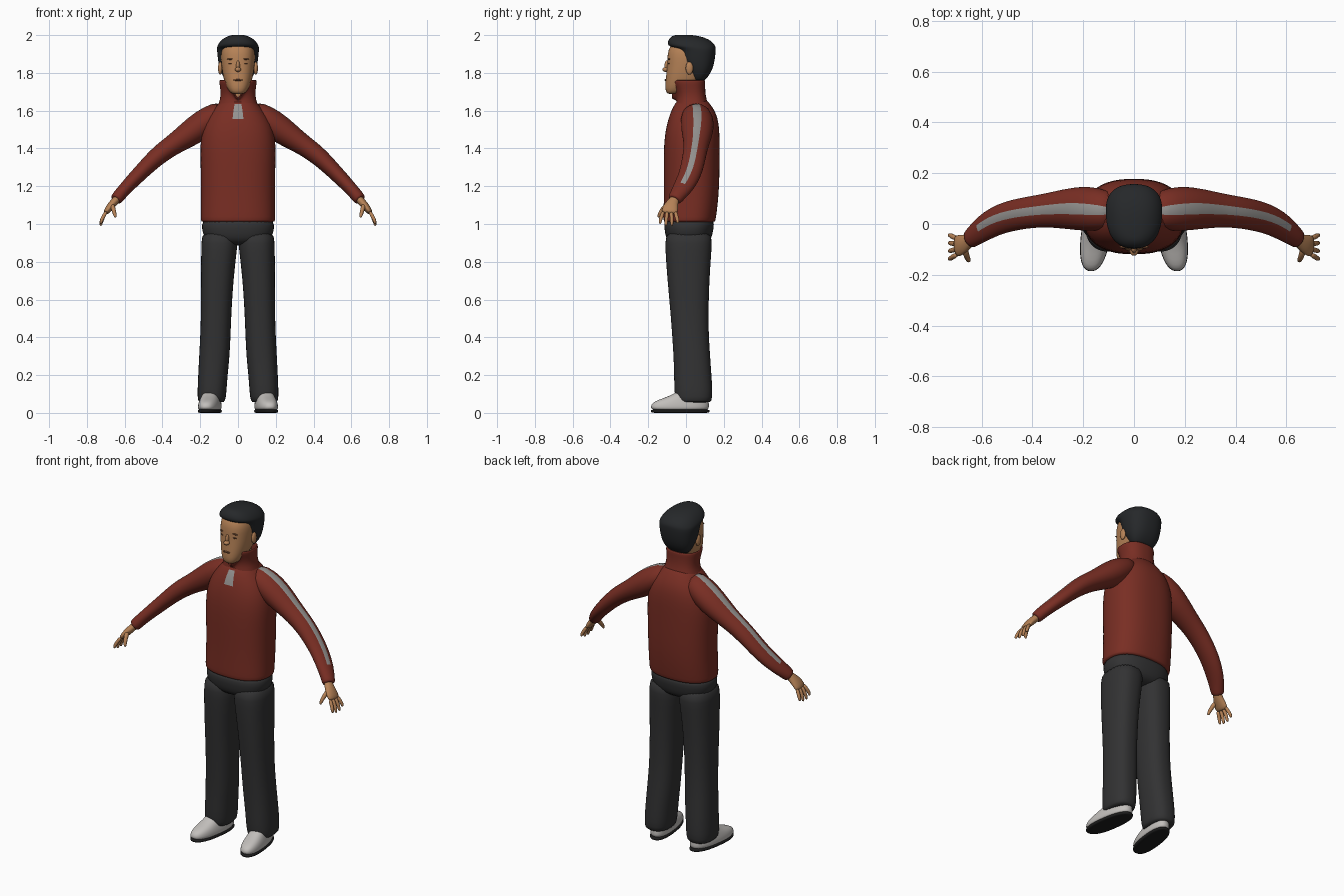
import bpy, math
from mathutils import Vector


def material(name, rgb):
    m = bpy.data.materials.new(name)
    m.diffuse_color = (*rgb, 1)
    return m


RED = material("jacket_red", (0.19, 0.027, 0.017))
GREY = material("trim_grey", (0.30, 0.29, 0.28))
DARK = material("trouser_charcoal", (0.032, 0.032, 0.033))
HAIR = material("hair_black", (0.019, 0.021, 0.023))
SKIN = material("skin", (0.47, 0.225, 0.095))
BROWN = material("feature_brown", (0.16, 0.065, 0.03))
SHOE = material("shoe_white", (0.54, 0.52, 0.50))
SOLE = material("sole_black", (0.012, 0.012, 0.012))


def skin_rings(name, rings, mat, mirror=False, trim=None, caps=True, thick=0):
    """Join rings of points into a smooth tube; trim(ring, column) picks the second colour."""
    n = len(rings[0])
    verts = [p for r in rings for p in r]
    faces, idx = [], []
    for j in range(len(rings) - 1):
        for i in range(n):
            k = (i + 1) % n
            faces.append((j * n + i, j * n + k, (j + 1) * n + k, (j + 1) * n + i))
            idx.append(1 if trim and trim(j, i) else 0)
    if caps:
        faces += [tuple(reversed(range(n))), tuple(range(len(verts) - n, len(verts)))]
        idx += [0, 0]
    me = bpy.data.meshes.new(name)
    me.from_pydata(verts, [], faces)
    me.materials.append(mat)
    me.materials.append(GREY)
    for p, m in zip(me.polygons, idx):
        p.material_index = m
        p.use_smooth = True
    ob = bpy.data.objects.new(name, me)
    bpy.context.collection.objects.link(ob)
    if mirror:
        ob.modifiers.new("mirror", 'MIRROR').use_mirror_merge = False
    if thick:
        ob.modifiers.new("thickness", 'SOLIDIFY').thickness = thick
    ob.modifiers.new("smooth", 'SUBSURF').levels = 1
    ob.modifiers["smooth"].render_levels = 1
    return ob


def loft(name, rows, mat, n=32, power=2.4, cx=0, lean=0, **kw):
    """Level rings; each row is z, half width, front y, back y, optional centre x."""
    rings = []
    for z, hx, yf, yb, *c in rows:
        ring = []
        for i in range(n):
            a = 2 * math.pi * i / n
            co, si = math.cos(a), math.sin(a)
            x = math.copysign(abs(co) ** (2 / power), co) * hx
            y = (yf + yb) / 2 + math.copysign(abs(si) ** (2 / power), si) * (yb - yf) / 2
            ring.append((x + (c[0] if c else cx) + lean * y, y, z))
        rings.append(ring)
    return skin_rings(name, rings, mat, **kw)


def tube(name, stations, mat, n=24, **kw):
    """Rings square to a path; each station is x, y, z, half thickness, half breadth in y."""
    pts = [Vector(s[:3]) for s in stations]
    rings = []
    for j, s in enumerate(stations):
        t = (pts[min(j + 1, len(pts) - 1)] - pts[max(j - 1, 0)]).normalized()
        u = Vector((0, 1, 0))
        u = (u - t * u.dot(t)).normalized()
        w = t.cross(u)
        rings.append([pts[j] + u * s[4] * math.cos(2 * math.pi * i / n)
                      + w * s[3] * math.sin(2 * math.pi * i / n) for i in range(n)])
    return skin_rings(name, rings, mat, mirror=True, **kw)


def ball(name, loc, size, mat):
    bpy.ops.mesh.primitive_uv_sphere_add(segments=16, ring_count=10, location=loc)
    ob = bpy.context.object
    ob.name = name
    ob.scale = size
    ob.data.materials.append(mat)
    bpy.ops.object.shade_smooth()


# Jacket body with the grey zip patch below the collar
loft("jacket_body", [
    (1.01, 0.18, -0.105, 0.14), (1.012, 0.196, -0.118, 0.155), (1.03, 0.197, -0.12, 0.158),
    (1.10, 0.196, -0.118, 0.168), (1.20, 0.196, -0.117, 0.176), (1.32, 0.198, -0.118, 0.178),
    (1.42, 0.20, -0.117, 0.178), (1.50, 0.19, -0.108, 0.177), (1.56, 0.165, -0.092, 0.168),
    (1.60, 0.135, -0.078, 0.152), (1.635, 0.105, -0.06, 0.128), (1.67, 0.075, -0.035, 0.10)],
    RED, n=48, trim=lambda j, i: i in (35, 36) and j in (8, 9))

# Sleeves with a stripe along the top
tube("jacket_sleeve", [
    (0.065, 0.05, 1.605, 0.058, 0.065), (0.145, 0.058, 1.56, 0.072, 0.088),
    (0.22, 0.062, 1.503, 0.077, 0.088), (0.32, 0.056, 1.435, 0.057, 0.07),
    (0.38, 0.05, 1.395, 0.053, 0.064), (0.437, 0.042, 1.35, 0.049, 0.062),
    (0.495, 0.03, 1.293, 0.043, 0.061), (0.545, 0.012, 1.242, 0.04, 0.058),
    (0.595, -0.018, 1.19, 0.035, 0.053), (0.628, -0.045, 1.152, 0.034, 0.042),
    (0.645, -0.06, 1.13, 0.033, 0.038), (0.648, -0.062, 1.127, 0.025, 0.03)],
    RED, trim=lambda j, i: i in (5, 6) and j < 8)

# Standing collar, cut to a V in front
collar = loft("jacket_collar", [
    (1.61, 0.115, -0.062, 0.125), (1.66, 0.093, -0.047, 0.108), (1.70, 0.092, -0.052, 0.102),
    (1.74, 0.098, -0.07, 0.102), (1.762, 0.10, -0.077, 0.103)], RED, caps=False, thick=0.01)
for v in collar.data.vertices:
    if v.co.y < 0:
        v.co.z = min(v.co.z, 1.635 + abs(v.co.x) * 1.6 + max(0, v.co.z - 1.65) * 0.15)

# Trousers
loft("trouser_seat", [
    (0.885, 0.10, -0.06, 0.09), (0.91, 0.165, -0.10, 0.13), (0.95, 0.19, -0.112, 0.142),
    (1.00, 0.192, -0.117, 0.15), (1.03, 0.185, -0.11, 0.145)], DARK)
loft("trouser_leg", [
    (0.055, 0.06, -0.04, 0.12, 0.14), (0.06, 0.073, -0.055, 0.137, 0.14),
    (0.11, 0.077, -0.062, 0.141, 0.138), (0.20, 0.078, -0.063, 0.135, 0.133),
    (0.30, 0.081, -0.066, 0.128, 0.125), (0.42, 0.080, -0.074, 0.12, 0.119),
    (0.55, 0.081, -0.084, 0.119, 0.115), (0.70, 0.086, -0.098, 0.124, 0.11),
    (0.82, 0.092, -0.107, 0.132, 0.103), (0.90, 0.097, -0.111, 0.138, 0.098),
    (0.97, 0.09, -0.105, 0.135, 0.098)], DARK, mirror=True)

# Shoes, toes turned slightly outward
loft("shoe_upper", [
    (0.012, 0.054, -0.178, 0.115), (0.025, 0.058, -0.187, 0.122), (0.045, 0.057, -0.185, 0.122),
    (0.062, 0.053, -0.165, 0.12), (0.078, 0.049, -0.12, 0.115), (0.095, 0.045, -0.075, 0.11),
    (0.12, 0.04, -0.04, 0.10)], SHOE, cx=0.145, lean=-0.13, mirror=True)
loft("shoe_sole", [
    (0.0, 0.05, -0.17, 0.115), (0.001, 0.058, -0.185, 0.125), (0.016, 0.06, -0.19, 0.128),
    (0.018, 0.05, -0.17, 0.115)], SOLE, cx=0.145, lean=-0.13, mirror=True)

# Hands
tube("palm", [
    (0.628, -0.05, 1.148, 0.02, 0.025), (0.65, -0.066, 1.122, 0.021, 0.027),
    (0.67, -0.078, 1.10, 0.021, 0.038), (0.69, -0.086, 1.075, 0.018, 0.044),
    (0.703, -0.088, 1.055, 0.013, 0.041)], SKIN, n=16)
for k in range(4):
    y0, y1 = -0.057 - 0.021 * k, -0.044 - 0.031 * k
    drop = (0.015, 0.0, 0.0, 0.012)[k]
    tube(f"finger_{k + 1}", [
        (0.695, y0, 1.068, 0.010, 0.011), (0.713, (y0 + y1) / 2, 1.04, 0.011, 0.011),
        (0.723, y1, 1.012 + drop / 2, 0.010, 0.010), (0.728, y1, 0.988 + drop, 0.007, 0.007)],
        SKIN, n=8)
tube("thumb", [
    (0.667, -0.095, 1.105, 0.014, 0.016), (0.66, -0.122, 1.08, 0.013, 0.014),
    (0.653, -0.14, 1.055, 0.011, 0.011), (0.648, -0.147, 1.032, 0.007, 0.007)], SKIN, n=8)

# Neck and head
loft("neck", [(1.60, 0.07, -0.03, 0.09), (1.68, 0.06, -0.04, 0.085), (1.80, 0.06, -0.04, 0.09)],
     SKIN, power=2)
loft("head", [
    (1.688, 0.022, -0.09, -0.04), (1.694, 0.04, -0.104, -0.01), (1.72, 0.058, -0.111, 0.04),
    (1.755, 0.073, -0.108, 0.09), (1.80, 0.083, -0.104, 0.11), (1.85, 0.089, -0.099, 0.13),
    (1.90, 0.092, -0.099, 0.135), (1.945, 0.084, -0.086, 0.13), (1.98, 0.05, -0.04, 0.08)], SKIN)
ball("nose_tip", (0, -0.107, 1.818), (0.017, 0.018, 0.013), SKIN)
ball("nose_bridge", (0, -0.101, 1.838), (0.010, 0.013, 0.028), SKIN)
ball("mouth", (0, -0.107, 1.762), (0.024, 0.006, 0.005), BROWN)
for s, side in ((1, "left"), (-1, "right")):
    ball(f"ear_{side}", (s * 0.094, 0.018, 1.825), (0.012, 0.02, 0.034), SKIN)
    ball(f"eye_{side}", (s * 0.037, -0.089, 1.85), (0.015, 0.006, 0.004), BROWN)
    ball(f"brow_{side}", (s * 0.038, -0.09, 1.873), (0.021, 0.006, 0.004), BROWN)

# Short hair: nape and sides below, fringe above the brow
loft("hair", [
    (1.752, 0.05, 0.04, 0.085), (1.765, 0.07, 0.025, 0.105), (1.80, 0.09, 0.01, 0.132),
    (1.84, 0.102, -0.02, 0.147), (1.89, 0.109, -0.035, 0.156), (1.928, 0.112, -0.04, 0.158),
    (1.938, 0.111, -0.09, 0.157), (1.955, 0.104, -0.099, 0.149), (1.978, 0.085, -0.093, 0.122),
    (1.995, 0.056, -0.075, 0.075), (2.002, 0.025, -0.055, 0.02)], HAIR)
